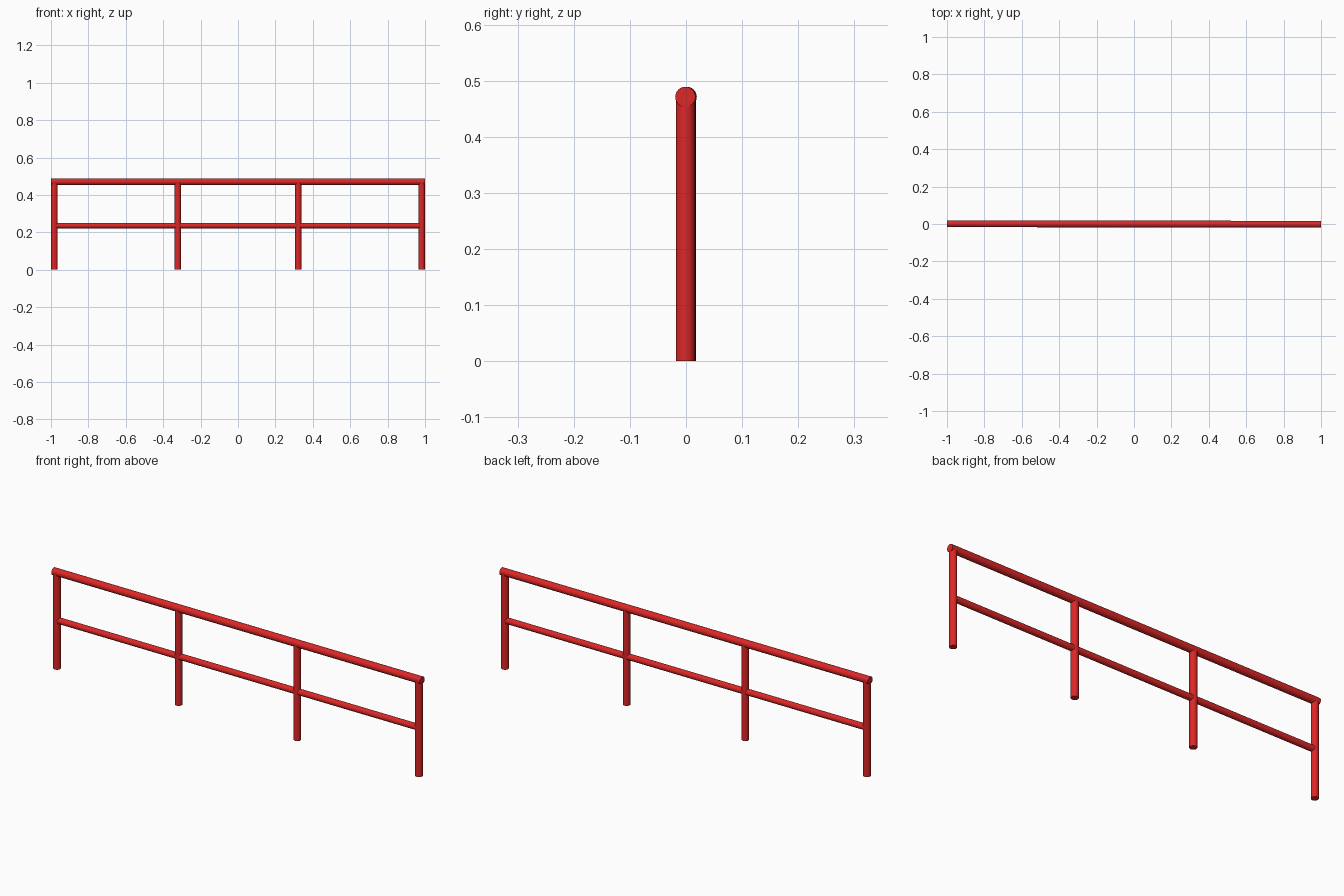
import bpy, math
from mathutils import Vector

if "Cube" in bpy.data.objects:
    bpy.data.objects.remove(bpy.data.objects["Cube"])

red = bpy.data.materials.new("red_paint")
red.diffuse_color = (0.72, 0.02, 0.02, 1)
red.use_nodes = True
red.node_tree.nodes["Principled BSDF"].inputs["Base Color"].default_value = red.diffuse_color

TILT = -0.0012  # the railing runs very slightly off the x axis


def tube(name, start, end, radius):
    """Capped smooth cylinder between two points."""
    a, b = Vector(start), Vector(end)
    bpy.ops.mesh.primitive_cylinder_add(
        vertices=32, radius=radius, depth=(b - a).length, location=(a + b) / 2)
    ob = bpy.context.object
    ob.name = name
    ob.rotation_euler = (b - a).to_track_quat('Z', 'Y').to_euler()
    ob.data.materials.append(red)
    bpy.ops.object.shade_smooth_by_angle(angle=math.radians(40))
    return ob


def on_line(x, z):
    return (x, x * TILT, z)


# Top handrail
tube("top_rail", on_line(-1, 0.471), on_line(1, 0.471), 0.018)

# Middle rail, ending inside the outer posts
tube("middle_rail", on_line(-0.982, 0.236), on_line(0.982, 0.236), 0.015)

# Upright posts, running up into the handrail
for name, x in (("left_end_post", -0.982), ("left_middle_post", -0.322),
                ("right_middle_post", 0.322), ("right_end_post", 0.982)):
    tube(name, on_line(x, 0), on_line(x, 0.471), 0.017)
